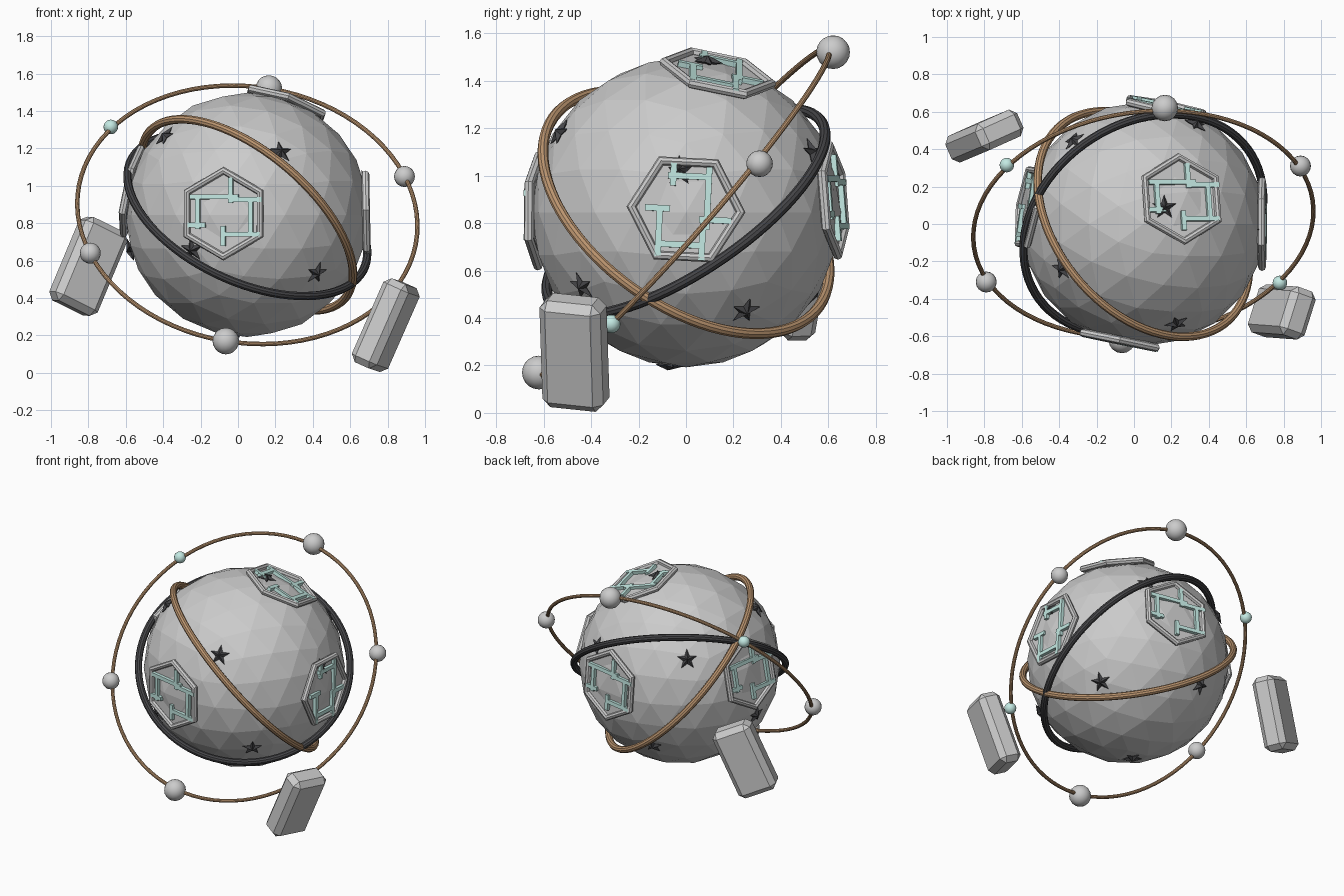
import bpy, bmesh, math
from mathutils import Vector, Matrix

if "Cube" in bpy.data.objects:
    bpy.data.objects.remove(bpy.data.objects["Cube"])

C = Vector((0.05, 0, 0.845))   # common centre
R = 0.653                      # globe radius


def material(name, rgb):
    m = bpy.data.materials.new(name)
    m.diffuse_color = (*rgb, 1)
    m.use_nodes = True
    m.node_tree.nodes["Principled BSDF"].inputs["Base Color"].default_value = m.diffuse_color
    return m


BROWN = material("bronze", (0.50, 0.30, 0.16))
DARK = material("charcoal", (0.06, 0.06, 0.065))
TEAL = material("pale_teal", (0.55, 0.82, 0.77))


def frame(normal, up, pos):
    """Matrix whose z is normal and whose y leans towards up."""
    z = Vector(normal).normalized()
    x = Vector(up).cross(z).normalized()
    y = z.cross(x)
    m = Matrix((x, y, z)).transposed().to_4x4()
    m.translation = pos
    return m


def finish(name, mat=None, matrix=None, smooth=False):
    ob = bpy.context.object
    ob.name = name
    if matrix is not None:
        ob.matrix_world = matrix
    if mat:
        ob.data.materials.append(mat)
    if smooth:
        bpy.ops.object.shade_smooth_by_angle()
    return ob


def from_bmesh(name, bm, mat, matrix):
    bmesh.ops.recalc_face_normals(bm, faces=bm.faces)
    me = bpy.data.meshes.new(name)
    bm.to_mesh(me)
    bm.free()
    ob = bpy.data.objects.new(name, me)
    bpy.context.collection.objects.link(ob)
    ob.matrix_world = matrix
    if mat:
        me.materials.append(mat)
    return ob


# faceted globe
bpy.ops.mesh.primitive_ico_sphere_add(subdivisions=3, radius=R, location=C)
finish("globe")

# tilted bands and the wide orbit ring
for name, n, major, minor, mat in (
        ("bronze_band", (0.57, 0.48, 0.67), 0.687, 0.023, BROWN),
        ("dark_band", (0.36, -0.52, 0.775), 0.687, 0.023, DARK),
        ("orbit_ring", (0.10, -0.75, 0.655), 0.914, 0.012, BROWN)):
    bpy.ops.mesh.primitive_torus_add(major_radius=major, minor_radius=minor,
                                     major_segments=80, minor_segments=10)
    finish(name, mat, frame(n, (0, 1, 0.3), C), True)

# beads threaded on the orbit ring
for p, r, mat in (((0.115, 0.62, 0.675), 0.071, None),
                  ((0.84, 0.31, 0.205), 0.056, None),
                  ((-0.73, 0.315, 0.47), 0.039, TEAL),
                  ((-0.115, -0.62, -0.675), 0.071, None),
                  ((-0.84, -0.31, -0.205), 0.056, None),
                  ((0.73, -0.315, -0.47), 0.039, TEAL)):
    bpy.ops.mesh.primitive_uv_sphere_add(segments=16, ring_count=10, radius=r,
                                         location=C + Vector(p))
    finish("orbit_bead", mat, None, True)

# strips inside each panel: u0, v0, u1, v1
STRIPS = ((-0.17, 0.09, 0.07, 0.09), (-0.14, -0.07, -0.14, 0.09),
          (0.04, 0.07, 0.04, 0.18), (0.04, 0.075, 0.20, 0.075),
          (0.15, -0.10, 0.15, 0.07), (0.0, -0.11, 0.19, -0.11),
          (0.0, -0.16, 0.0, -0.08), (-0.18, -0.06, -0.11, -0.06))


def hex_panel(name, n, up):
    m = frame(n, up, C + Vector(n).normalized() * 0.635)
    turn = m @ Matrix.Rotation(math.pi / 2, 4, 'Z')   # a corner points up
    bpy.ops.mesh.primitive_torus_add(major_radius=0.23, minor_radius=0.021,
                                     major_segments=6, minor_segments=8)
    finish(name + "_frame", None, turn)
    bpy.ops.mesh.primitive_cylinder_add(vertices=6, radius=0.225, depth=0.02)
    finish(name + "_plate", None, m @ Matrix.Translation((0, 0, -0.012)))
    bm = bmesh.new()
    w = 0.026
    for u0, v0, u1, v1 in STRIPS:
        bmesh.ops.create_cube(bm, size=1, matrix=Matrix.LocRotScale(
            Vector(((u0 + u1) / 2, (v0 + v1) / 2, 0.008)), None,
            Vector((u1 - u0 + w, v1 - v0 + w, 0.025))))
    from_bmesh(name + "_strips", bm, TEAL, m)


hex_panel("front_panel", (-0.20, -0.98, 0.01), (0, 0, 1))
hex_panel("right_panel", (1, 0, 0.02), (0, 1, -0.05))
hex_panel("back_panel", (0.19, 0.975, 0.08), (0, 0, 1))
hex_panel("left_panel", (-0.97, 0.14, 0.20), (0, 0, 1))
hex_panel("top_panel", (0.32, 0.21, 0.92), (0, 1, 0))


# five-pointed raised stars
def star(d):
    bm = bmesh.new()
    ring = [bm.verts.new(((0.068, 0.028)[i % 2] * math.sin(i * math.pi / 5),
                          (0.068, 0.028)[i % 2] * math.cos(i * math.pi / 5), 0))
            for i in range(10)]
    tips = [bm.verts.new((0, 0, h)) for h in (0.025, -0.02)]
    for i in range(10):
        for t in tips:
            bm.faces.new((ring[i], ring[(i + 1) % 10], t))
    d = Vector(d).normalized()
    up = (0, 0, 1) if abs(d.z) < 0.9 else (0, 1, 0)
    from_bmesh("star", bm, DARK, frame(d, up, C + d * 0.653))


for d in ((0.115, 0.09, 0.65), (0.18, -0.54, 0.34), (0.375, -0.445, -0.315),
          (-0.44, -0.24, 0.42), (-0.295, -0.55, -0.185), (0.645, -0.03, 0.18),
          (0.44, 0.25, -0.415), (-0.375, 0.45, 0.30), (-0.10, -0.075, -0.65),
          (-0.62, 0.03, -0.19), (-0.16, 0.53, -0.34), (0.28, 0.53, 0.25)):
    star(d)


# floating chamfered blocks
def block(name, pos, long_axis, width_axis):
    z = Vector(long_axis).normalized()
    m = frame(z, z.cross(Vector(width_axis)), pos)
    bm = bmesh.new()
    bmesh.ops.create_cube(bm, size=1, matrix=Matrix.Diagonal((0.27, 0.155, 0.49, 1)))
    bmesh.ops.bevel(bm, geom=bm.edges[:], offset=0.035, segments=1,
                    affect='EDGES', profile=0.5)
    from_bmesh(name, bm, None, m)


block("left_block", Vector((-0.80, 0.47, 0.57)), (0.38, 0.16, 0.91), (0.9, 0.4, 0))
block("right_block", Vector((0.79, -0.47, 0.255)), (0.40, -0.03, 0.91), (0.34, 0.94, 0))
